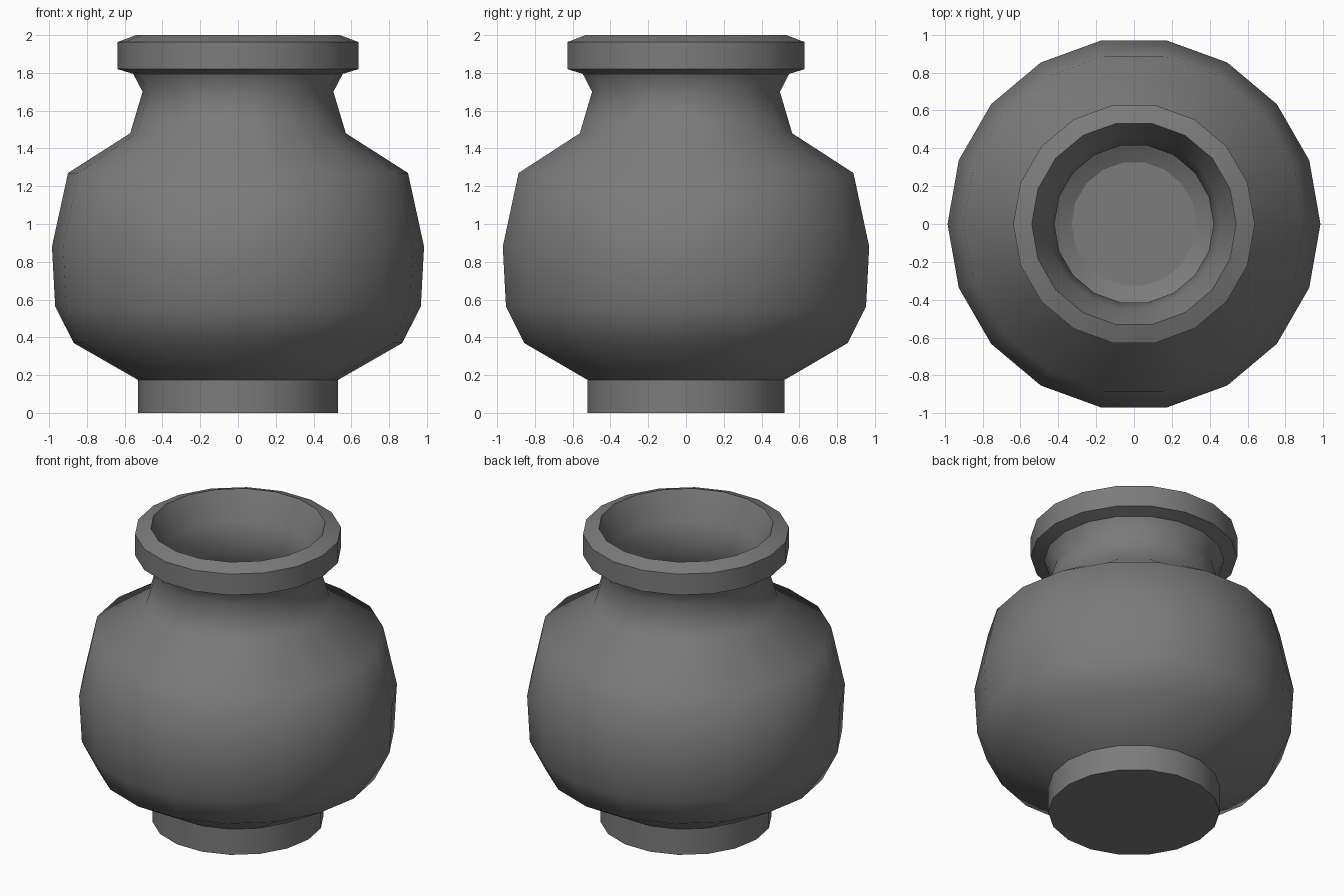
import bpy
import bmesh
from math import cos, sin, tau, radians

if "Cube" in bpy.data.objects:
    bpy.data.objects.remove(bpy.data.objects["Cube"], do_unlink=True)

SIDES = 18

clay = bpy.data.materials.new("dark_grey_clay")
clay.use_nodes = True
COLOUR = (0.2, 0.2, 0.2, 1)
clay.diffuse_color = COLOUR
clay.node_tree.nodes["Principled BSDF"].inputs["Base Color"].default_value = COLOUR


def lathe(name, profile, cap=None):
    """Turn (radius, height) points around z; rising profiles face outward."""
    bm = bmesh.new()
    rings = [[bm.verts.new((r * cos(tau * i / SIDES), r * sin(tau * i / SIDES), z))
              for i in range(SIDES)] for r, z in profile]
    for low, high in zip(rings, rings[1:]):
        for i in range(SIDES):
            j = (i + 1) % SIDES
            bm.faces.new((low[i], low[j], high[j], high[i]))
    if cap == "down":
        bm.faces.new(rings[0][::-1])
    elif cap == "up":
        bm.faces.new(rings[-1])
    mesh = bpy.data.meshes.new(name)
    bm.to_mesh(mesh)
    bm.free()
    mesh.materials.append(clay)
    obj = bpy.data.objects.new(name, mesh)
    bpy.context.collection.objects.link(obj)
    bpy.ops.object.select_all(action="DESELECT")
    obj.select_set(True)
    bpy.context.view_layer.objects.active = obj
    bpy.ops.object.shade_smooth_by_angle(angle=radians(55))
    return obj


# Straight foot with a closed underside
lathe("foot", [(0.53, 0), (0.53, 0.175)], cap="down")

# Round belly, shoulder and waisted neck
lathe("body", [(0.53, 0.175), (0.87, 0.37), (0.968, 0.565), (0.985, 0.88),
               (0.90, 1.27), (0.571, 1.48), (0.505, 1.70), (0.555, 1.795)])

# Overhanging rim band with bevelled top
lathe("rim", [(0.555, 1.795), (0.638, 1.82), (0.638, 1.963), (0.54, 2.0)])

# Hollow inside, from the lip down to the floor
lathe("inner_wall", [(0.54, 2.0), (0.455, 1.82), (0.42, 1.70), (0.49, 1.43),
                     (0.81, 1.22), (0.89, 0.88), (0.875, 0.59), (0.80, 0.44),
                     (0.33, 0.18)])
lathe("inner_floor", [(0.33, 0.18)], cap="up")
